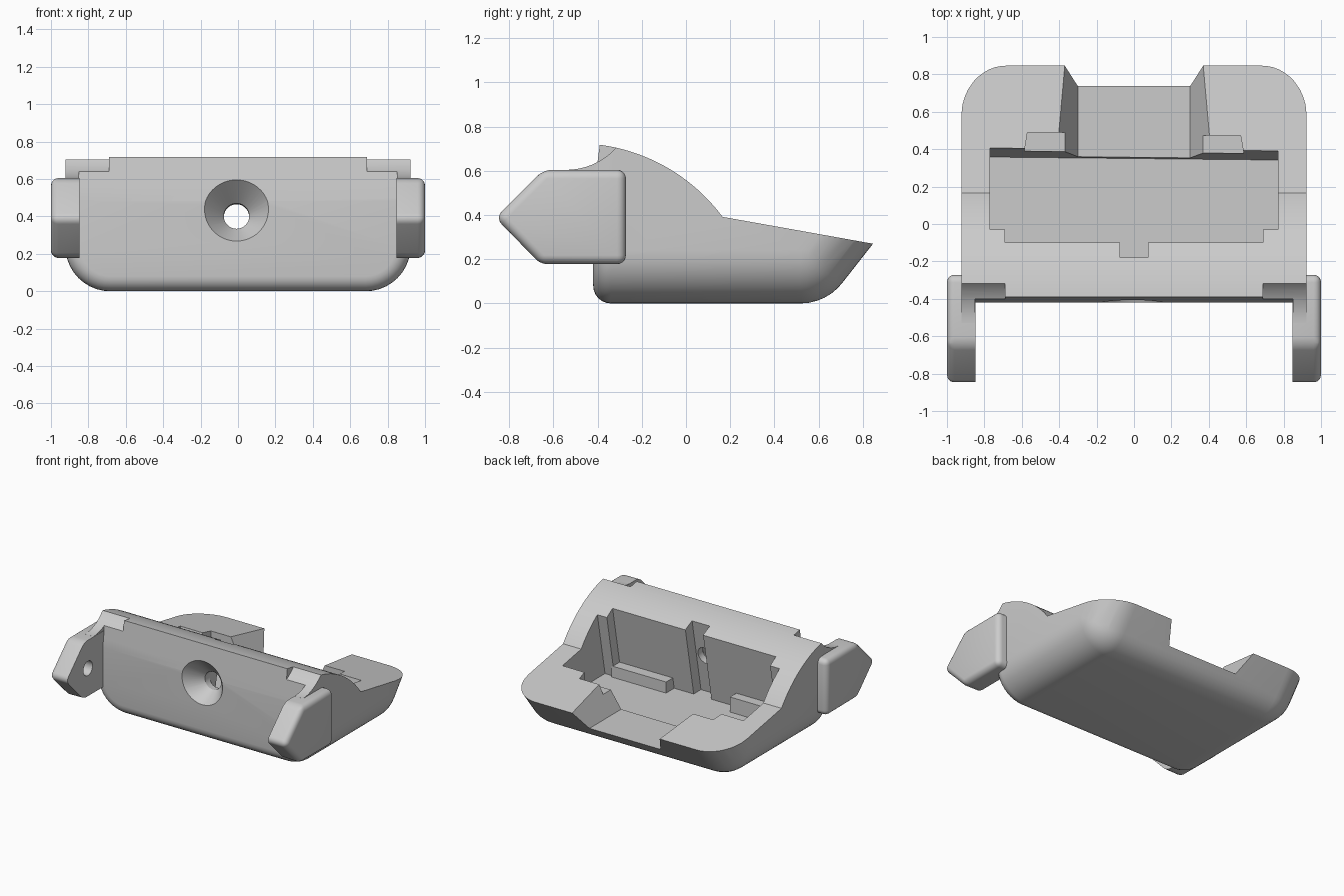
import bpy, bmesh, math
from mathutils import Vector

cube = bpy.data.objects.get("Cube")
if cube:
    bpy.data.objects.remove(cube, do_unlink=True)

grey = bpy.data.materials.new("plain_grey")
grey.use_nodes = True
GREY = (0.6, 0.6, 0.6, 1)
grey.diffuse_color = GREY
grey.node_tree.nodes["Principled BSDF"].inputs["Base Color"].default_value = GREY


def finish(name, bm):
    bmesh.ops.recalc_face_normals(bm, faces=bm.faces)
    mesh = bpy.data.meshes.new(name)
    bm.to_mesh(mesh)
    bm.free()
    mesh.materials.append(grey)
    ob = bpy.data.objects.new(name, mesh)
    bpy.context.collection.objects.link(ob)
    return ob


def loft(name, rings):
    """Closed solid through rings with equal point counts."""
    bm = bmesh.new()
    loops = [[bm.verts.new(p) for p in ring] for ring in rings]
    n = len(loops[0])
    for a, b in zip(loops, loops[1:]):
        for i in range(n):
            j = (i + 1) % n
            bm.faces.new((a[i], a[j], b[j], b[i]))
    bm.faces.new(loops[0])
    bm.faces.new(loops[-1])
    return finish(name, bm)


def prism_x(name, yz, x0, x1):
    return loft(name, [[(x, y, z) for y, z in yz] for x in (x0, x1)])


def prism_y(name, xz, y0, y1):
    return loft(name, [[(x, y, z) for x, z in xz] for y in (y0, y1)])


def prism_z(name, xy, z0, z1):
    return loft(name, [[(x, y, z) for x, y in xy] for z in (z0, z1)])


def box(name, x0, x1, y0, y1, z0, z1):
    return prism_z(name, [(x0, y0), (x1, y0), (x1, y1), (x0, y1)], z0, z1)


def circle(cu, cv, r, n=48):
    return [(cu + r * math.cos(2 * math.pi * i / n), cv + r * math.sin(2 * math.pi * i / n))
            for i in range(n)]


def apply_all(ob):
    bpy.ops.object.select_all(action="DESELECT")
    bpy.context.view_layer.objects.active = ob
    ob.select_set(True)
    for m in list(ob.modifiers):
        bpy.ops.object.modifier_apply(modifier=m.name)


def boolean(ob, tool, op="DIFFERENCE"):
    m = ob.modifiers.new(op.lower(), "BOOLEAN")
    m.operation, m.solver, m.object = op, "EXACT", tool
    apply_all(ob)
    bpy.data.objects.remove(tool, do_unlink=True)


def smooth(ob):
    bpy.ops.object.select_all(action="DESELECT")
    bpy.context.view_layer.objects.active = ob
    ob.select_set(True)
    bpy.ops.object.shade_smooth_by_angle(angle=math.radians(22))


# Tub: hull of rounded corners, with a slanted back
R, HALF = 0.24, 0.923
bm = bmesh.new()
slope = Vector((0, 0.617, 0.787))
for s in (-1, 1):
    cx = s * (HALF - R)
    for t in (0, 0.9):
        new = bmesh.ops.create_uvsphere(bm, u_segments=40, v_segments=20, radius=R)["verts"]
        bmesh.ops.translate(bm, verts=new, vec=Vector((cx, 0.518, R)) + slope * t)
    for cz in (R, 1.0):
        for k in range(7):
            a = math.pi / 2 * k / 6
            for x, z in circle(cx, cz, R - 0.08 + 0.08 * math.cos(a), 40):
                bm.verts.new((x, -0.34 - 0.08 * math.sin(a), z))
hull = bmesh.ops.convex_hull(bm, input=bm.verts)
junk = {v for v in hull["geom_interior"] if isinstance(v, bmesh.types.BMVert)}
bmesh.ops.delete(bm, geom=list(junk), context="VERTS")
bmesh.ops.delete(bm, geom=[v for v in bm.verts if not v.link_faces], context="VERTS")
bmesh.ops.dissolve_limit(bm, angle_limit=0.002, verts=bm.verts, edges=bm.edges)
body = finish("body", bm)

# Top outline: low sloped deck, then an arched hood
ARC = 0.825
a0, a1 = math.atan2(0.49, 0.66), math.atan2(0.82, 0.107)
arc = [(-0.497 + ARC * math.cos(a0 + (a1 - a0) * i / 20),
        -0.10 + ARC * math.sin(a0 + (a1 - a0) * i / 20)) for i in range(21)]
outline = [(-0.43, -0.1), (1.2, -0.1), (1.2, 0.207)] + arc + [(-0.412, 0.55), (-0.43, 0.4)]
boolean(body, prism_x("outline", outline, -1.1, 1.1), "INTERSECT")

# Scooped shoulders that blend into the side lugs
for s in (-1, 1):
    lo, hi = sorted((s * 0.85, s * 0.921))
    boolean(body, box("gusset", lo, hi, -0.53, -0.33, 0.5, 0.69), "UNION")
    lo, hi = sorted((s * 0.69, s * 1.1))
    boolean(body, prism_x("scoop", circle(-0.54, 0.905, 0.3, 64), lo, hi))

# Leaning cavity with corner posts and a front groove, over a level floor
FLOOR, LEAN = 0.095, 0.19


def cavity_ring(z):
    half = [(0.075, -0.288), (0.075, -0.2), (0.69, -0.2), (0.69, -0.122), (0.77, -0.122)]
    back = [(0.77, 0.342), (-0.77, 0.358)]
    plan = half + back + [(-x, y) for x, y in reversed(half)]
    return [(x, y + LEAN * (z - FLOOR), z) for x, y in plan]


boolean(body, loft("cavity", [cavity_ring(FLOOR), cavity_ring(1.0)]))

# Flared channel through the back rim
boolean(body, prism_y("channel", [(-0.3, 0.13), (0.3, 0.13), (0.5, 0.53), (-0.5, 0.53)], 0.3, 1.1))

# Shallow pockets in the rim
for s in (-1, 1):
    boolean(body, prism_z("pocket", [(s * 0.35, 0.3), (s * 0.6, 0.3), (s * 0.57, 0.48 - s * 0.008),
                                     (s * 0.37, 0.48 - s * 0.008)], 0.27, 0.6))

# Countersunk hole through the front wall
rings = []
for y, cz, r in ((-0.5, 0.455, 0.23), (-0.43, 0.442, 0.179), (-0.29, 0.402, 0.068), (-0.1, 0.39, 0.066)):
    rings.append([(x, y, z) for x, z in circle(-0.008, cz, r)])
boolean(body, loft("countersink", rings))
smooth(body)

# Ledges tucked under the leaning front wall
box("left_ledge", 0.24, 0.7, -0.24, -0.102, FLOOR - 0.02, 0.18)
box("right_ledge", -0.57, -0.3, -0.24, -0.102, FLOOR - 0.02, 0.21)

# Side lugs: pointed plates with soft outer edges and a blind hole
lug_outline = [(-0.272, 0.178), (-0.272, 0.605), (-0.645, 0.605), (-0.863, 0.388), (-0.658, 0.178)]
lug = prism_x("side_lugs", lug_outline, 0.848, 1.0)
bm = bmesh.new()
bm.from_mesh(lug.data)
soft = [e for e in bm.edges if max(v.co.x for v in e.verts) > 0.95]
bmesh.ops.bevel(bm, geom=soft, offset=0.04, segments=5, profile=0.5, affect="EDGES", clamp_overlap=True)
bm.to_mesh(lug.data)
bm.free()
boolean(lug, prism_x("blind_hole", circle(-0.6, 0.39, 0.055, 32), 0.8, 0.94))
mirror = lug.modifiers.new("mirror", "MIRROR")
mirror.use_axis[0] = True
apply_all(lug)
smooth(lug)
